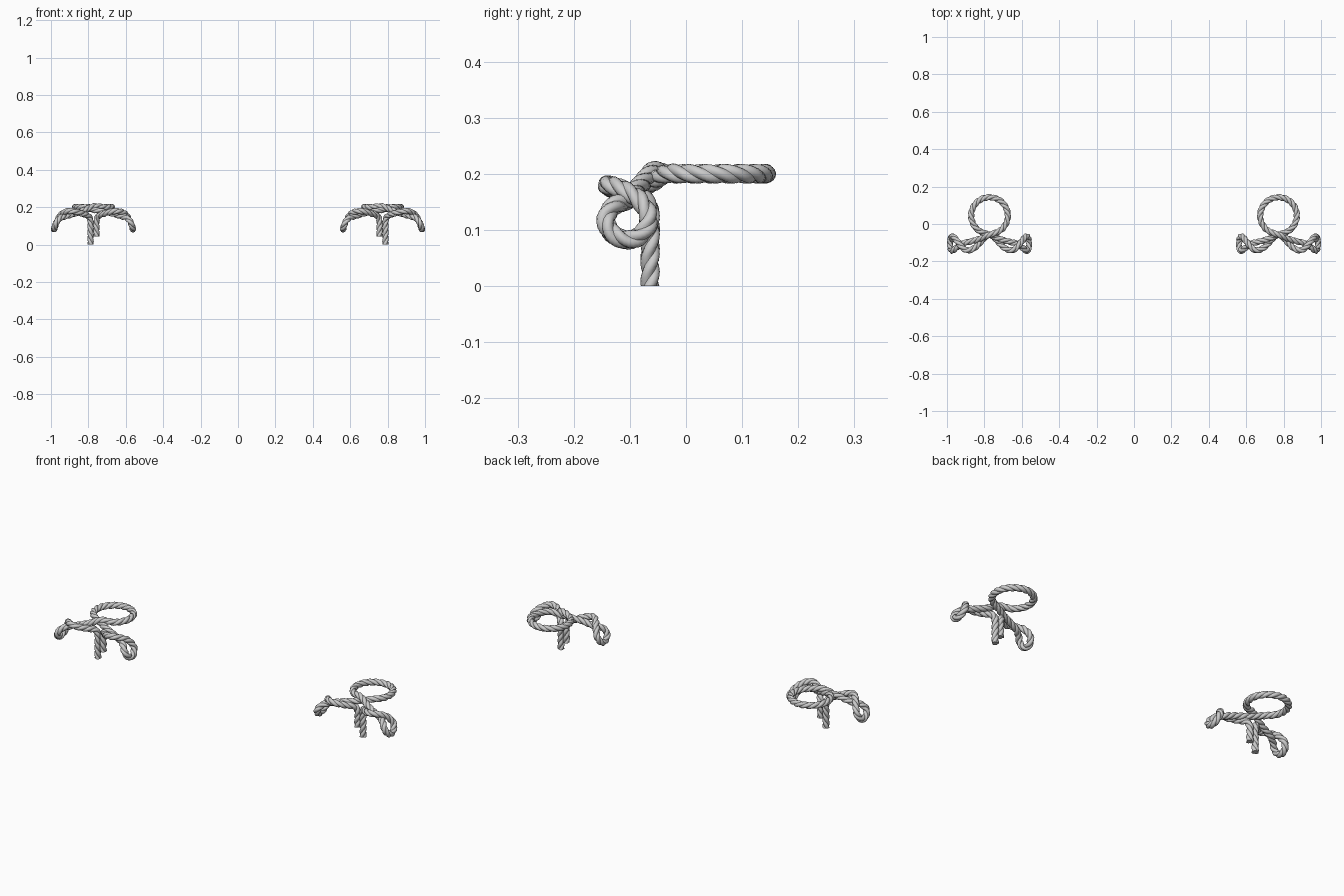
import bpy, bmesh
from math import sin, cos, pi, sqrt, radians, tau
from mathutils import Vector, Quaternion

if "Cube" in bpy.data.objects:
    bpy.data.objects.remove(bpy.data.objects["Cube"])

STRANDS, PITCH, STEP = 3, 0.1, 0.006
CX = 0.7725          # distance of each bow from the middle
OFF, RAD = 0.0065, 0.011   # strand offset and strand radius


def smooth_path(pts):
    """Catmull-Rom through the points, resampled at even spacing."""
    p = [Vector(q) for q in pts]
    p = [2 * p[0] - p[1]] + p + [2 * p[-1] - p[-2]]
    dense = []
    for a, b, c, d in zip(p, p[1:], p[2:], p[3:]):
        for i in range(40):
            t = i / 40
            dense.append(0.5 * (2 * b + (c - a) * t + (2 * a - 5 * b + 4 * c - d) * t * t
                                + (3 * b - a - 3 * c + d) * t ** 3))
    dense.append(p[-2])
    out, acc = [dense[0]], 0.0
    for a, b in zip(dense, dense[1:]):
        acc += (b - a).length
        if acc >= STEP:
            out.append(b)
            acc = 0.0
    out[-1] = dense[-1]
    return out


def rope_profile():
    """Outline of three merged strands as (angle, radius)."""
    prof, half, n = [], pi / STRANDS, 8
    for k in range(STRANDS):
        for i in range(n):
            f = -half + 2 * half * i / n
            prof.append((2 * half * k + f, OFF * cos(f) + sqrt(RAD ** 2 - (OFF * sin(f)) ** 2)))
    return prof


def rope(name, pts, side):
    path, prof = smooth_path(pts), rope_profile()
    bm = bmesh.new()
    rings, prev_t, normal, dist = [], None, Vector((1, 0, 0)), 0.0
    for i, p in enumerate(path):
        if i in (0, len(path) - 1):
            t = Vector((0, 0, 1 if i == 0 else -1))
        else:
            t = (path[i + 1] - path[i - 1]).normalized()
        if prev_t:
            normal = prev_t.rotation_difference(t) @ normal
            dist += (p - path[i - 1]).length
        prev_t = t
        b = t.cross(normal)
        tw = tau * dist / PITCH
        ring = []
        for a, r in prof:
            v = p + r * (cos(a + tw) * normal + sin(a + tw) * b)
            ring.append(bm.verts.new((side * (v.x + CX), v.y, v.z)))
        rings.append(ring)
    n = len(prof)
    for r0, r1 in zip(rings, rings[1:]):
        for j in range(n):
            bm.faces.new((r0[j], r0[(j + 1) % n], r1[(j + 1) % n], r1[j]))
    bm.faces.new(rings[0])
    bm.faces.new(rings[-1])
    bmesh.ops.recalc_face_normals(bm, faces=bm.faces)
    me = bpy.data.meshes.new(name)
    bm.to_mesh(me)
    bm.free()
    ob = bpy.data.objects.new(name, me)
    bpy.context.collection.objects.link(ob)
    bpy.ops.object.select_all(action='DESELECT')
    ob.select_set(True)
    bpy.context.view_layer.objects.active = ob
    bpy.ops.object.shade_smooth_by_angle(angle=radians(35))


def half_bow(tail_z):
    """Tail, front strand, drooping loop end and back strand of one side."""
    return [(0.016, -0.064, tail_z), (0.016, -0.064, 0.08), (0.016, -0.064, 0.125),
            (0.026, -0.072, 0.152), (0.055, -0.105, 0.164), (0.09, -0.134, 0.175),
            (0.125, -0.139, 0.18), (0.155, -0.115, 0.173), (0.178, -0.085, 0.155),
            (0.197, -0.066, 0.122), (0.208, -0.079, 0.092), (0.211, -0.105, 0.082),
            (0.208, -0.132, 0.094), (0.198, -0.143, 0.12), (0.178, -0.128, 0.143),
            (0.145, -0.105, 0.153), (0.095, -0.092, 0.168), (0.05, -0.078, 0.184)]


# Whole rope: tail, loop, horizontal ring, mirrored loop, tail
first = half_bow(0.0) + [(0.0, -0.058, 0.205)]
ring = [(0.098 * cos(radians(-125 - 29 * i)), 0.045 + 0.098 * sin(radians(-125 - 29 * i)), 0.2)
        for i in range(11)]
second = [(0.0, -0.058, 0.186)] + [(-x, y, z - (0.008 if x < 0.06 and z > 0.18 else 0))
                                   for x, y, z in reversed(half_bow(0.045))]
bow_path = first + ring + second

rope("rope_bow_right", bow_path, 1)
rope("rope_bow_left", bow_path, -1)
